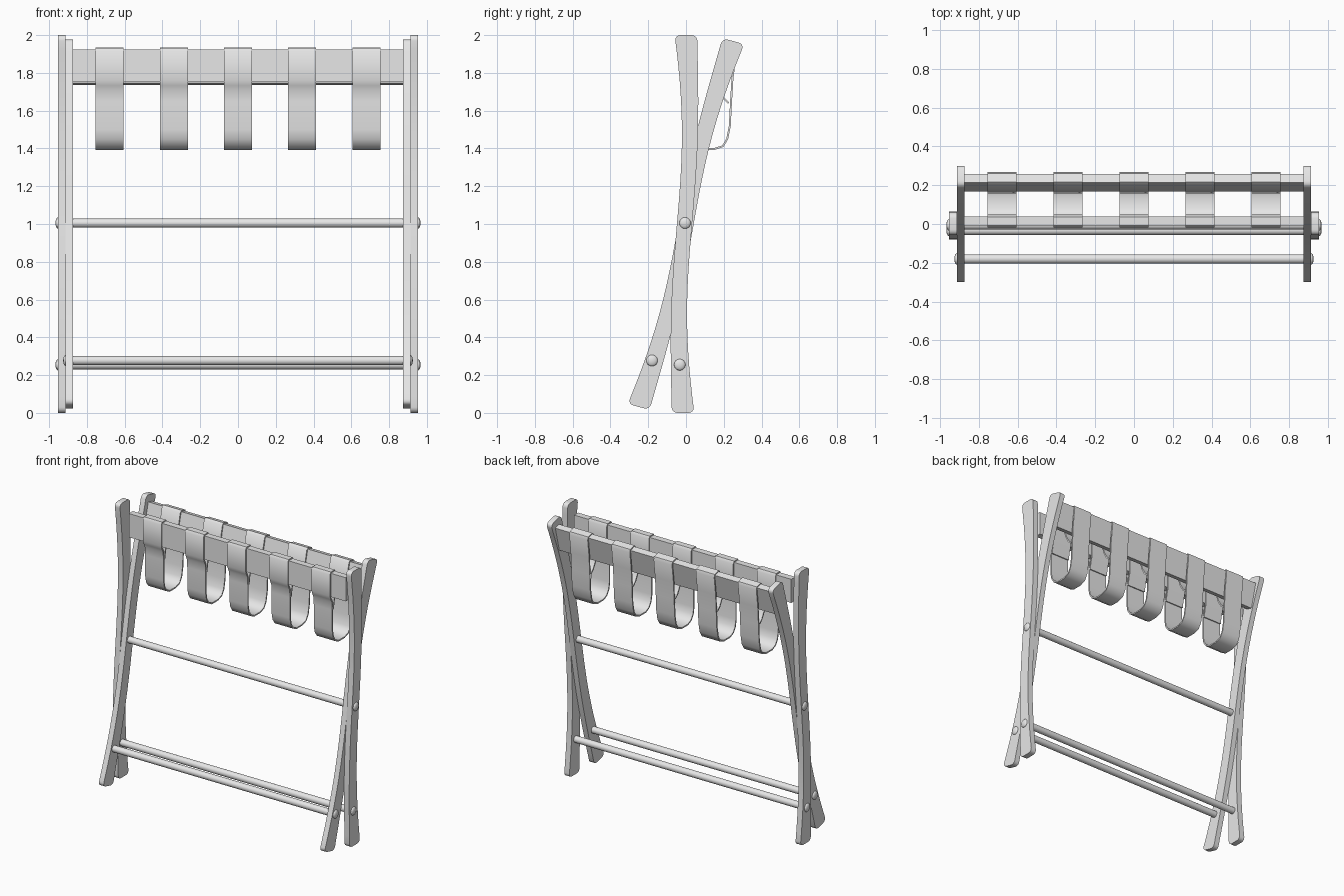
import bpy, bmesh, math
from mathutils import Matrix, Vector

cube = bpy.data.objects.get("Cube")
if cube:
    bpy.data.objects.remove(cube, do_unlink=True)

grey = bpy.data.materials.new("light_grey")
grey.use_nodes = True
COLOUR = (0.8, 0.8, 0.8, 1)
grey.diffuse_color = COLOUR
grey.node_tree.nodes["Principled BSDF"].inputs["Base Color"].default_value = COLOUR

TILT = math.radians(14.5)


def finish(bm, name, smooth=None):
    bmesh.ops.recalc_face_normals(bm, faces=bm.faces)
    mesh = bpy.data.meshes.new(name)
    bm.to_mesh(mesh)
    bm.free()
    mesh.materials.append(grey)
    ob = bpy.data.objects.new(name, mesh)
    bpy.context.collection.objects.link(ob)
    if smooth:
        bpy.ops.object.select_all(action="DESELECT")
        ob.select_set(True)
        bpy.context.view_layer.objects.active = ob
        bpy.ops.object.shade_smooth_by_angle(angle=math.radians(smooth))
    return ob


def extrude_x(bm, outline, x0, x1):
    """Extrude a (y, z) outline along x."""
    face = bm.faces.new([bm.verts.new((x0, y, z)) for y, z in outline])
    new = bmesh.ops.extrude_face_region(bm, geom=[face])["geom"]
    verts = [v for v in new if isinstance(v, bmesh.types.BMVert)]
    bmesh.ops.translate(bm, verts=verts, vec=(x1 - x0, 0, 0))


# Legs: S-curved boards, wider at both ends, with rounded corners
def leg(name, x0, x1, centre, tilt):
    ts = [-1 + i / 12 for i in range(25)]
    half = [0.04 + 0.02 * abs(t) ** 3 for t in ts]
    right = [(centre(t) + w, t) for t, w in zip(ts, half)]
    left = [(centre(t) - w, t) for t, w in zip(ts, half)]
    bm = bmesh.new()
    extrude_x(bm, right + left[::-1], x0, x1)
    corners = [e for e in bm.edges
               if abs(e.verts[0].co.x - e.verts[1].co.x) > 0.01
               and abs(e.verts[0].co.z) > 0.99]
    bmesh.ops.bevel(bm, geom=corners, offset=0.03, segments=4, affect="EDGES", profile=0.5)
    bmesh.ops.transform(bm, verts=bm.verts, matrix=Matrix.Translation((0, 0, 1))
                        @ Matrix.Rotation(-tilt, 4, "X"))
    finish(bm, name, 30)


def front_curve(t):
    return 0.025 * math.sin(math.pi * t) - 0.008 + 0.008 * t


def rear_curve(t):
    return -0.025 * math.sin(math.pi * t)


for side, s in (("left", 1), ("right", -1)):
    leg(side + "_outer_leg", s * 0.912, s * 0.953, front_curve, 0)
    leg(side + "_inner_leg", s * 0.873, s * 0.912, rear_curve, TILT)


# Round crossbars with domed end caps
def crossbar(name, y, z, end):
    bm = bmesh.new()
    bmesh.ops.create_cone(bm, cap_ends=True, segments=24, radius1=0.024, radius2=0.024,
                          depth=2 * end, matrix=Matrix.Translation((0, y, z))
                          @ Matrix.Rotation(math.pi / 2, 4, "Y"))
    for s in (-1, 1):
        bmesh.ops.create_uvsphere(
            bm, u_segments=20, v_segments=12, radius=0.03,
            matrix=Matrix.Translation((s * end, y, z)) @ Matrix.Diagonal((0.45, 1, 1, 1)))
    finish(bm, name, 40)


crossbar("pivot_bar", -0.005, 1.005, 0.953)
crossbar("rear_foot_bar", -0.033, 0.255, 0.953)
crossbar("front_foot_bar", -0.18, 0.277, 0.912)


# Top rails: flat boards carrying the straps
def rail(name, y, z, height, tilt):
    bm = bmesh.new()
    bmesh.ops.create_cube(bm, size=1, matrix=Matrix.Translation((0, y, z))
                          @ Matrix.Rotation(-tilt, 4, "X")
                          @ Matrix.Diagonal((1.75, 0.046, height, 1)))
    finish(bm, name)


rail("front_rail", 0.015, 1.838, 0.172, 0)
rail("rear_rail", 0.213, 1.83, 0.184, TILT)


# Straps: a band hung in a U, looped over each rail
def band(bm, path, x, width, thick):
    pts = [Vector(p) for p in path]
    outer, inner = [], []
    for i, p in enumerate(pts):
        d = (pts[min(i + 1, len(pts) - 1)] - pts[max(i - 1, 0)]).normalized()
        n = Vector((d.y, -d.x)) * thick / 2
        outer.append(p + n)
        inner.append(p - n)
    extrude_x(bm, outer + inner[::-1], x - width / 2, x + width / 2)


FRONT_LOOP = [(0.022, 1.65), (0.03, 1.7), (0.043, 1.75), (0.043, 1.915), (0.036, 1.928),
              (-0.006, 1.928), (-0.013, 1.915), (-0.013, 1.76), (-0.004, 1.735),
              (0.008, 1.71), (0.012, 1.65)]
HANGING = [(0.012, 1.5), (0.022, 1.45), (0.045, 1.415), (0.08, 1.397), (0.15, 1.397),
           (0.195, 1.412), (0.218, 1.45), (0.232, 1.52)]
REAR_LOOP = [(0.238, 1.64), (0.246, 1.77), (0.262, 1.9), (0.258, 1.917),
             (0.215, 1.929), (0.205, 1.92), (0.163, 1.745), (0.175, 1.71),
             (0.2, 1.665), (0.226, 1.64)]

for i in range(5):
    bm = bmesh.new()
    band(bm, FRONT_LOOP + HANGING + REAR_LOOP, (i - 2) * 0.34, 0.148, 0.01)
    finish(bm, f"strap_{i + 1}", 50)
